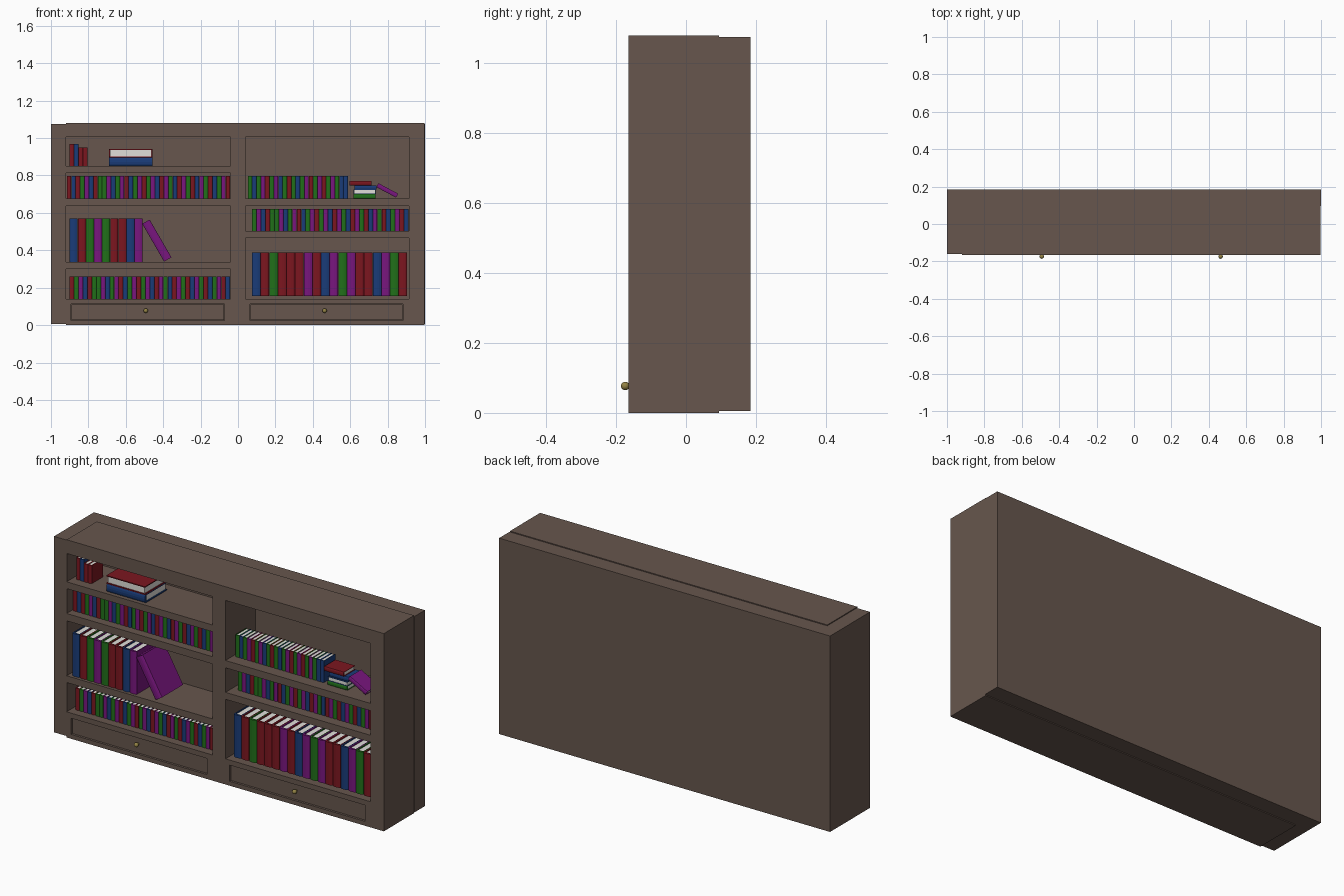
import bpy, bmesh, math
from mathutils import Matrix, Vector

if "Cube" in bpy.data.objects:
    bpy.data.objects.remove(bpy.data.objects["Cube"])


def material(name, rgb):
    m = bpy.data.materials.new(name)
    m.diffuse_color = (*rgb, 1)
    m.use_nodes = True
    m.node_tree.nodes["Principled BSDF"].inputs["Base Color"].default_value = m.diffuse_color
    return m


WOOD = material("wood", (0.135, 0.094, 0.075))
BRASS = material("brass", (0.30, 0.23, 0.06))
BOOK_MATS = [material("cover_red", (0.20, 0.008, 0.014)),
             material("cover_blue", (0.010, 0.045, 0.19)),
             material("cover_green", (0.015, 0.16, 0.010)),
             material("cover_purple", (0.19, 0.008, 0.21)),
             material("pages", (0.75, 0.74, 0.70))]
RED, BLUE, GREEN, PURPLE, PAGES = range(5)
CODE = dict(R=RED, B=BLUE, G=GREEN, P=PURPLE)


def add_box(bm, x, y, z, mat=0, matrix=Matrix()):
    size = Vector((x[1] - x[0], y[1] - y[0], z[1] - z[0]))
    mid = Vector((x[0] + x[1], y[0] + y[1], z[0] + z[1])) / 2
    m = matrix @ Matrix.Translation(mid) @ Matrix.Diagonal((*size, 1))
    for v in bmesh.ops.create_cube(bm, size=1, matrix=m)["verts"]:
        for f in v.link_faces:
            f.material_index = mat


def finish(bm, name, mats):
    bmesh.ops.recalc_face_normals(bm, faces=bm.faces)
    me = bpy.data.meshes.new(name)
    bm.to_mesh(me)
    bm.free()
    for m in mats:
        me.materials.append(m)
    ob = bpy.data.objects.new(name, me)
    bpy.context.collection.objects.link(ob)
    return ob


def boxes(name, specs, mat=WOOD):
    bm = bmesh.new()
    for s in specs:
        add_box(bm, *s)
    return finish(bm, name, [mat])


# ---- carcass: back slab and left side in one L-shaped profile
bm = bmesh.new()
plan = [(-1, -0.16), (-0.92, -0.16), (-0.92, 0.095), (1, 0.095), (1, 0.185), (-1, 0.185)]
face = bm.faces.new([bm.verts.new((x, y, 0.005)) for x, y in plan])
ext = bmesh.ops.extrude_face_region(bm, geom=[face])["geom"]
bmesh.ops.translate(bm, verts=[v for v in ext if isinstance(v, bmesh.types.BMVert)],
                    vec=(0, 0, 1.07))
finish(bm, "back_and_side", [WOOD])

# ---- front frame with shelf openings and drawer recesses cut out
LEFT, RIGHT = (-0.93, -0.04), (0.04, 0.915)
OPENINGS = [(LEFT, [(0.85, 1.005), (0.677, 0.813), (0.337, 0.637), (0.14, 0.30)]),
            (RIGHT, [(0.677, 1.005), (0.503, 0.637), (0.14, 0.465)])]
DRAWERS = [(-0.893, -0.072), (0.065, 0.883)]
cuts = [(x, (-0.3, 0.2), z) for x, zs in OPENINGS for z in zs]
cuts += [(x, (-0.3, -0.14), (0.024, 0.112)) for x in DRAWERS]
frame = boxes("shelf_frame", [((-0.92, 0.997), (-0.165, 0.095), (0, 1.08))])
cutter = boxes("opening_cutter", cuts)
cutter.hide_render = True
cutter.hide_viewport = True
mod = frame.modifiers.new("openings", "BOOLEAN")
mod.operation = "DIFFERENCE"
mod.solver = "EXACT"
mod.object = cutter

# ---- drawers and knobs
for side, x, kx in zip(("left", "right"), DRAWERS, (-0.493, 0.463)):
    boxes(side + "_drawer", [((x[0] + 0.003, x[1] - 0.003), (-0.158, -0.139), (0.027, 0.109))])
    bm = bmesh.new()
    bmesh.ops.create_uvsphere(bm, u_segments=16, v_segments=10, radius=0.012,
                              matrix=Matrix.Translation((kx, -0.174, 0.077)))
    bmesh.ops.create_cone(bm, cap_ends=True, segments=12, radius1=0.006, radius2=0.006, depth=0.02,
                          matrix=Matrix.Translation((kx, -0.162, 0.077)) @ Matrix.Rotation(math.pi / 2, 4, "X"))
    knob = finish(bm, side + "_knob", [BRASS])
    knob.data.shade_smooth()


# ---- books: U-shaped cover with rounded spine facing -y, plus page block
BIG = (0.0455, 0.19, 0.233)
SMALL = (0.0235, 0.10, 0.119)


def add_book(bm, color, size, centre, rot=Matrix(), height=None):
    t, d, h = size
    h = height or h
    m = Matrix.Translation(centre) @ rot
    r, c, bulge = t / 2, t * 0.12, t * 0.18
    y0, y1 = -d / 2 + bulge, d / 2
    outer = [(r, y1)]
    for i in range(7):
        a = math.pi * i / 6
        outer.append((r * math.cos(a), y0 - bulge * math.sin(a)))
    inner = [(c - r, y1), (c - r, y0 + c), (r - c, y0 + c), (r - c, y1)]
    prof = outer + [(-r, y1)] + inner
    f = bm.faces.new([bm.verts.new(m @ Vector((x, y, -h / 2))) for x, y in prof])
    f.material_index = color
    g = bmesh.ops.extrude_face_region(bm, geom=[f])["geom"]
    up = m.to_3x3() @ Vector((0, 0, h))
    verts = [v for v in g if isinstance(v, bmesh.types.BMVert)]
    bmesh.ops.translate(bm, verts=verts, vec=up)
    for v in verts:
        for lf in v.link_faces:
            lf.material_index = color
    add_box(bm, (c - r, r - c), (y0 + c, y1 - d * 0.03), (-h * 0.475, h * 0.475), PAGES, m)


def row(name, codes, size, x0, x1, z, front, heights=()):
    bm = bmesh.new()
    step = (x1 - x0) / len(codes)
    size = (step * 0.985, size[1], size[2])
    for i, k in enumerate(codes):
        h = heights[i] if heights else size[2]
        add_book(bm, CODE[k], size, (x0 + step * (i + 0.5), front + size[1] / 2, z + h / 2), height=h)
    finish(bm, name, BOOK_MATS)


MIX = "RBRGPBRGGPBGPRBGPRGPBRPGBRPGRBPGRBGPRBP"
row("left_top_books", "RBRR", SMALL, -0.90, -0.805, 0.85, -0.115, (0.119, 0.119, 0.1, 0.1))
row("left_second_books", MIX[:37], SMALL, -0.915, -0.042, 0.677, -0.12)
row("left_large_books", "BRGPGRRBP", BIG, -0.90, -0.51, 0.337, -0.15)
row("left_bottom_books", MIX[2:38], SMALL, -0.90, -0.042, 0.14, -0.12)
row("right_top_books", "GBGPRGPBGRGBGPRGPRGPGBB", SMALL, 0.052, 0.588, 0.677, -0.10)
row("right_middle_books", MIX[3:38], SMALL, 0.075, 0.912, 0.503, -0.11)
row("right_large_books", "BRGRRRPRBPGPRRBPGR", BIG, 0.075, 0.905, 0.155, -0.15)

# ---- stacked books, alternately spine or page edge to the front
LIE = Matrix.Rotation(math.pi / 2, 4, "Y")
FLIP = Matrix.Rotation(math.pi, 4, "Z") @ LIE


def stack(name, size, z, items):
    bm = bmesh.new()
    for i, (color, x, y, rot) in enumerate(items):
        add_book(bm, color, size, (x, y, z + size[0] * (i + 0.5)), rot)
    finish(bm, name, BOOK_MATS)


stack("left_book_stack", BIG, 0.85, [(BLUE, -0.574, -0.055, LIE), (RED, -0.574, -0.055, FLIP)])
stack("right_book_stack", SMALL, 0.677, [(GREEN, 0.676, -0.06, LIE), (BLUE, 0.678, -0.06, FLIP),
                                         (BLUE, 0.682, -0.055, LIE), (RED, 0.655, -0.06, LIE)])

# ---- leaning books
for name, size, centre, deg in (("large_leaning_book", BIG, (-0.434, -0.06, 0.452), -30),
                                ("small_leaning_book", SMALL, (0.798, -0.06, 0.72), -62)):
    bm = bmesh.new()
    add_book(bm, PURPLE, size, centre, Matrix.Rotation(math.radians(deg), 4, "Y"))
    finish(bm, name, BOOK_MATS)
